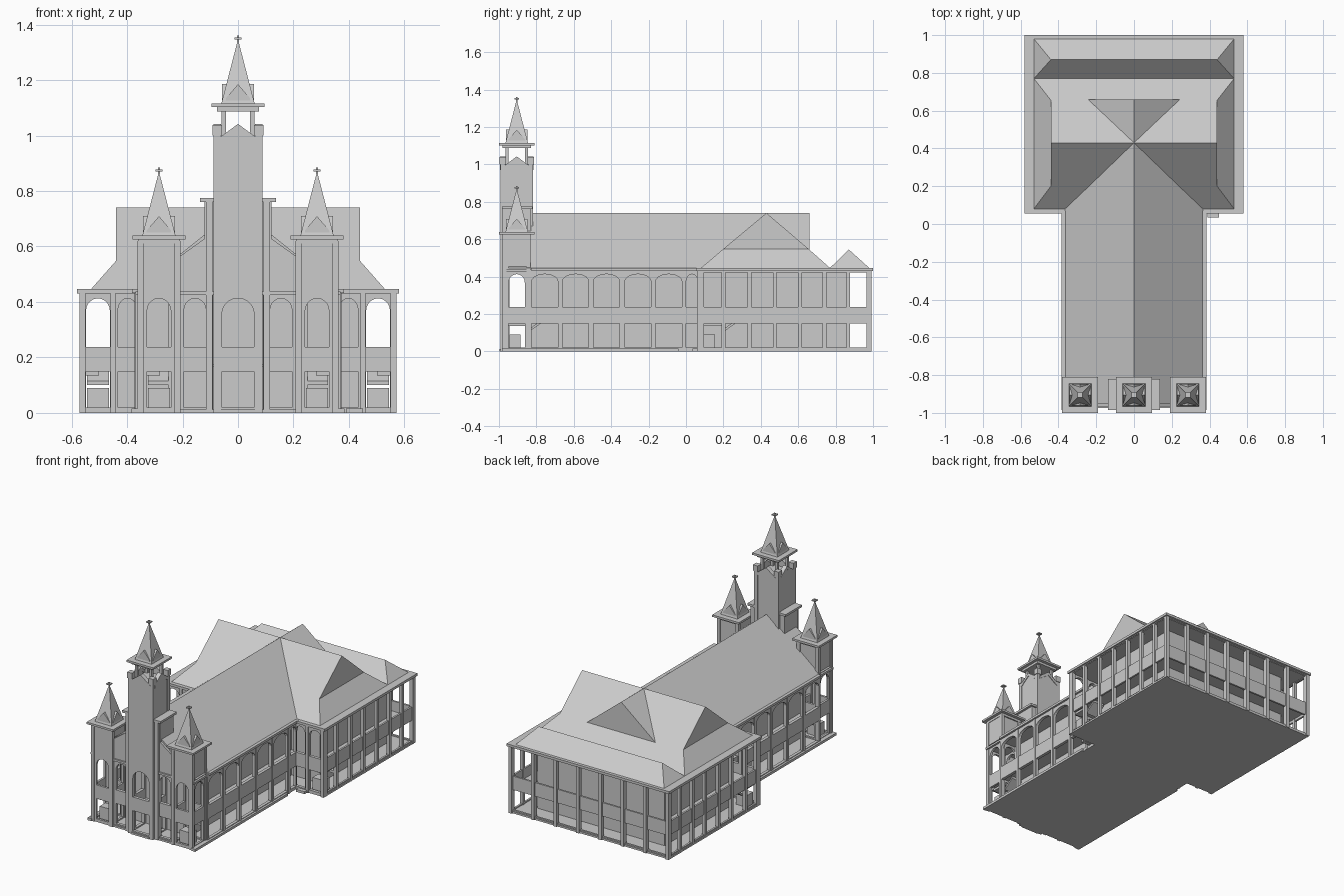
import bpy, math

if "Cube" in bpy.data.objects:
    bpy.data.objects.remove(bpy.data.objects["Cube"])

def mesh(name, verts, faces):
    me = bpy.data.meshes.new(name)
    me.from_pydata(verts, [], faces)
    ob = bpy.data.objects.new(name, me)
    bpy.context.collection.objects.link(ob)
    import bmesh
    bm = bmesh.new(); bm.from_mesh(me)
    bmesh.ops.recalc_face_normals(bm, faces=bm.faces)
    bm.to_mesh(me); bm.free()
    return ob

def box(name, x0, x1, y0, y1, z0, z1):
    v = [(x, y, z) for z in (z0, z1) for x, y in ((x0, y0), (x1, y0), (x1, y1), (x0, y1))]
    return mesh(name, v, [(0, 3, 2, 1), (4, 5, 6, 7)] + [(i, (i+1) % 4, (i+1) % 4+4, i+4) for i in range(4)])

def prism(name, prof, axis, a, b):
    """Extrude a (u, z) profile along y (axis 'y') or x (axis 'x')."""
    n = len(prof)
    v = [(u, t, z) if axis == 'y' else (t, u, z) for t in (a, b) for u, z in prof]
    return mesh(name, v, [tuple(range(n)), tuple(range(2*n-1, n-1, -1))] +
                [(i, (i+1) % n, (i+1) % n+n, i+n) for i in range(n)])

def rect(c, hw, z0, z1):
    return [(c-hw, z0), (c+hw, z0), (c+hw, z1), (c-hw, z1)]

def arch(c, hw, z0, z1, rise):
    top = [(c+hw*math.cos(math.pi*i/10), z1-rise+rise*math.sin(math.pi*i/10)) for i in range(11)]
    return [(c-hw, z0), (c+hw, z0)] + top

def bay(c, hw, rise=.045):
    """Lower rectangular opening with an arched one above."""
    return [rect(c, hw, .02, .15), arch(c, hw, .238, .413, rise)]

def wall(name, axis, pos, outline, holes, t=.02):
    """Flat wall with holes; runs along x or y at the given plane."""
    cu = bpy.data.curves.new(name, 'CURVE')
    cu.dimensions = '2D'; cu.fill_mode = 'BOTH'; cu.extrude = t/2
    for poly in [outline] + holes:
        s = cu.splines.new('POLY')
        s.points.add(len(poly)-1)
        for p, (u, z) in zip(s.points, poly):
            p.co = (u, z, 0, 1)
        s.use_cyclic_u = True
    tmp = bpy.data.objects.new(name + "_outline", cu)
    bpy.context.collection.objects.link(tmp)
    bpy.context.view_layer.update()
    me = bpy.data.meshes.new_from_object(tmp.evaluated_get(bpy.context.evaluated_depsgraph_get()))
    bpy.data.objects.remove(tmp)
    v = [(p.co.x, pos+p.co.z, p.co.y) if axis == 'x' else (pos+p.co.z, p.co.x, p.co.y) for p in me.vertices]
    return mesh(name, v, [tuple(f.vertices) for f in me.polygons])

def spire(name, x, y, z):
    """Flat cap, pyramid with four gablets and a finial."""
    box(name+"_cap", x-.095, x+.095, y-.095, y+.095, z, z+.013)
    box(name+"_cap_moulding", x-.075, x+.075, y-.075, y+.075, z-.015, z)
    r, b = .06, z+.013
    mesh(name+"_pyramid", [(x-r, y-r, b), (x+r, y-r, b), (x+r, y+r, b), (x-r, y+r, b), (x, y, z+.245)],
         [(0, 1, 4), (1, 2, 4), (2, 3, 4), (3, 0, 4), (3, 2, 1, 0)])
    for ax, c, d in (('y', x, y), ('x', y, x)):
        prism(name+"_gablets", [(c-.044, b), (c+.044, b), (c+.044, z+.032), (c, z+.083), (c-.044, z+.032)], ax, d-.057, d+.057)
    box(name+"_finial", x-.004, x+.004, y-.004, y+.004, z+.235, z+.258)
    box(name+"_finial_bar", x-.013, x+.013, y-.013, y+.013, z+.245, z+.252)

# base floors, veranda floors and ceilings
for nm, z0, z1, e in (("floor", 0, .012, .0), ("upper_floor", .165, .175, -.02), ("ceiling", .425, .438, 0)):
    box("nave_"+nm, -.37-e, .37+e, -.975-e, .1, z0, z1)
    box("transept_"+nm, -.57-e, .57+e, .065-e, .985+e, z0, z1)
box("nave_eave", -.383, .383, -.83, .07, .432, .447)
box("transept_eave", -.58, .58, .055, 1, .43, .446)

# inner enclosed rooms
box("nave_room", -.25, .25, -.845, .25, .01, .43)
box("transept_room", -.453, .453, .19, .865, .01, .43)

# roofs
prism("nave_roof", [(-.365, .446), (.365, .446), (0, .74)], 'y', -.95, .66)
R = []
for s in (-1, 1):
    R += [(s*.44, .43, .74), (s*.44, .2, .548), (s*.44, .655, .548), (s*.53, .08, .446), (s*.53, .77, .446)]
mesh("transept_roof", R, [(0, 5, 6, 8, 3, 1), (5, 0, 2, 4, 9, 7), (0, 1, 2), (5, 7, 6),
                          (1, 3, 4, 2), (6, 7, 9, 8), (3, 8, 9, 4)])
mesh("rear_hip_roof", [(-.53, .77, .446), (.53, .77, .446), (.53, .98, .446), (-.53, .98, .446),
                       (-.44, .87, .545), (.44, .87, .545)],
     [(0, 1, 5, 4), (1, 2, 5), (2, 3, 4, 5), (3, 0, 4), (3, 2, 1, 0)])

# rear gallery
xs = [-.56+i*1.12/7 for i in range(8)]
holes = []
for a, b in zip(xs, xs[1:]):
    holes += [rect((a+b)/2, (b-a)/2-.01, .02, .15), rect((a+b)/2, (b-a)/2-.01, .238, .422)]
wall("rear_gallery", 'x', .975, [(-.565, 0), (.565, 0), (.565, .43), (-.565, .43)], holes, .012)
for x in xs:
    box("rear_column", x-.011, x+.011, .965, .993, 0, .432)

ys = [.085, .2, .34, .475, .61, .74, .867, .98]
for s in (-1, 1):
    # transept side gallery
    holes = []
    for a, b in zip(ys, ys[1:]):
        holes += [rect((a+b)/2, (b-a)/2-.01, .02, .15), rect((a+b)/2, (b-a)/2-.01, .238, .422)]
    wall("side_gallery", 'y', s*.558, [(.075, 0), (.98, 0), (.98, .43), (.075, .43)], holes, .012)
    for y in ys:
        box("side_column", s*.56-.011, s*.56+.011, y-.01, y+.01, 0, .432)
    # transept front wall
    wall("transept_front", 'x', .075, [(s*.36, 0), (s*.568, 0), (s*.568, .43), (s*.36, .43)],
         bay(s*.398, .035) + bay(s*.505, .043))
    box("transept_front_pier", s*.45-.009, s*.45+.009, .058, .09, 0, .432)
    box("transept_corner_pier", s*.56-.011, s*.56+.011, .058, .09, 0, .432)
    # nave arcade
    holes = []
    for c in (-.755, -.59, -.425, -.257, -.092):
        holes += bay(c, .07, .04)
    wall("nave_arcade", 'y', s*.36, [(-.84, 0), (.07, 0), (.07, .433), (-.84, .433)], holes + bay(.032, .032))
    for y in (-.673, -.508, -.341, -.175, -.01):
        box("nave_pier", s*.365-.009, s*.365+.009, y-.009, y+.009, 0, .432)
    box("nave_plinth", s*.37-.014, s*.37+.014, -.985, -.04, 0, .016)
    # front bays and gable between the towers
    wall("front_bay", 'x', -.955, [(s*.09, 0), (s*.23, 0), (s*.23, .55), (s*.09, .65)], bay(s*.155, .04))
    # shoulder buttress beside the central tower
    box("shoulder", s*.105-.016, s*.105+.016, -.965, -.83, .43, .76)
    box("shoulder_front", s*.104-.012, s*.104+.012, -.98, -.95, 0, .76)
    box("shoulder_cap", s*.112-.025, s*.112+.025, -.985, -.82, .76, .774)
    # side tower
    tx, ty = s*.285, -.905
    for y in (-.968, -.845):
        wall("tower_face", 'x', y, rect(tx, .068, 0, .62), bay(tx, .043), .014)
    for x in (tx-.065, tx+.065):
        wall("tower_side", 'y', x, rect(ty, .063, 0, .62), bay(ty, .043), .014)
    for x in (tx-.066, tx+.066):
        for y in (-.97, -.842):
            box("tower_corner", x-.011, x+.011, y-.011, y+.011, 0, .62)
    spire("side_spire", tx, ty, .626)
    # stairs in the tower and in the transept corner
    for cx, cy in ((tx, -.915), (s*.505, .125)):
        box("stair_base", cx-.04, cx+.04, cy-.03, cy+.03, .012, .09)
        box("stair_landing", cx+s*.02-.024, cx+s*.02+.024, cy-.035, cy+.07, .135, .15)
        prism("stair_flight", [(cy+.07, .1), (cy+.14, .15), (cy+.14, .165), (cy+.07, .115)], 'x', cx-.04, cx+.04)

# central tower with gabled faces
cy = -.905
def gabled(c, hw):
    return [(c-hw, 0), (c+hw, 0), (c+hw, .975), (c, 1.03), (c-hw, .975)]
for y in (cy-.075, cy+.075):
    wall("central_tower_face", 'x', y, gabled(0, .075), bay(0, .058, .055) if y < cy else [])
    prism("gable_trim", [(-.07, .97), (0, 1.02), (.07, .97), (.07, .99), (0, 1.042), (-.07, .99)], 'y', y-.014, y+.014)
for x in (-.075, .075):
    wall("central_tower_side", 'y', x, gabled(cy, .075), bay(cy, .043))
    prism("gable_trim", [(cy-.07, .97), (cy, 1.02), (cy+.07, .97), (cy+.07, .99), (cy, 1.042), (cy-.07, .99)], 'x', x-.014, x+.014)
    for y in (cy-.075, cy+.075):
        box("central_corner", x-.013, x+.013, y-.013, y+.013, 0, 1.0)
        box("corner_block", x-.017, x+.017, y-.017, y+.017, 1.0, 1.038)
box("belfry_floor", -.075, .075, cy-.075, cy+.075, .975, .99)
for x in (-.052, .052):
    for y in (cy-.052, cy+.052):
        box("belfry_post", x-.008, x+.008, y-.008, y+.008, .985, 1.1)
spire("central_spire", 0, cy, 1.102)
# entrance steps
box("entrance_step", -.065, .065, -.998, -.96, 0, .012)
box("side_step", .39, .45, .035, .06, 0, .016)
